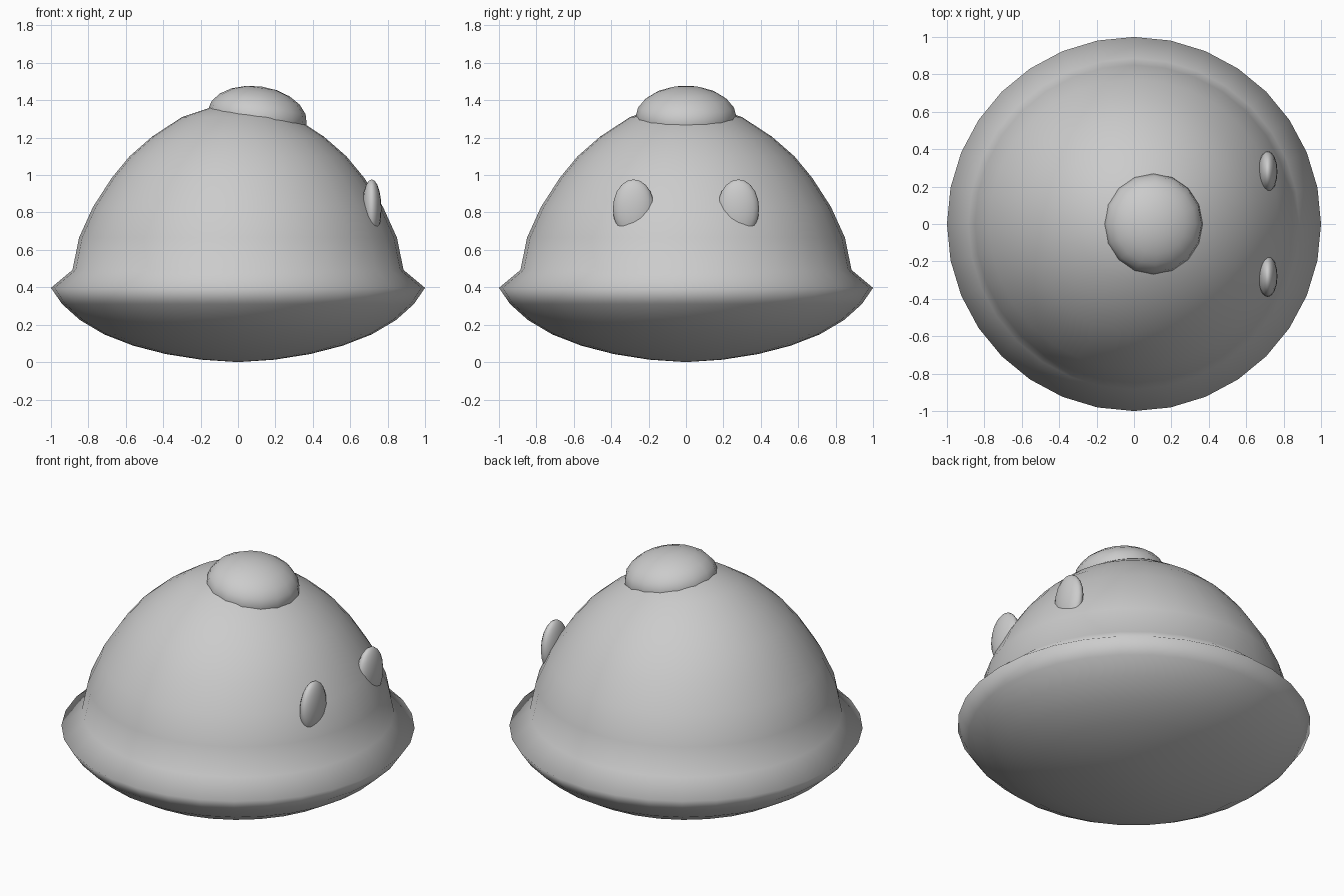
import bpy, bmesh, math

if "Cube" in bpy.data.objects:
    bpy.data.objects.remove(bpy.data.objects["Cube"])


def finish(obj):
    for p in obj.data.polygons:
        p.use_smooth = True
    return obj


def lathe(name, profile, sides):
    """Revolve (radius, z) points around z; ends with radius 0 become poles."""
    bm = bmesh.new()
    verts = [bm.verts.new((r, 0, z)) for r, z in profile]
    edges = [bm.edges.new(pair) for pair in zip(verts, verts[1:])]
    bmesh.ops.spin(bm, geom=verts + edges, cent=(0, 0, 0), axis=(0, 0, 1),
                   angle=math.tau, steps=sides)
    bmesh.ops.remove_doubles(bm, verts=bm.verts, dist=0.0005)
    bmesh.ops.recalc_face_normals(bm, faces=bm.faces)
    mesh = bpy.data.meshes.new(name)
    bm.to_mesh(mesh)
    bm.free()
    obj = bpy.data.objects.new(name, mesh)
    bpy.context.collection.objects.link(obj)
    return finish(obj)


def ellipsoid(name, loc, radii, tilt=0, segments=16, rings=10):
    bpy.ops.mesh.primitive_uv_sphere_add(segments=segments, ring_count=rings,
                                         radius=1, location=loc,
                                         rotation=(0, tilt, 0))
    obj = bpy.context.object
    obj.name = name
    obj.scale = radii
    return finish(obj)


# Body: shallow bowl, flared rim and tall dome
lathe("body", [
    (0, 0), (0.195, 0.013), (0.385, 0.043), (0.56, 0.088), (0.715, 0.148),
    (0.845, 0.225), (0.94, 0.31), (1.0, 0.397), (0.885, 0.493),
    (0.85, 0.665), (0.775, 0.83), (0.675, 0.985), (0.58, 1.10),
    (0.46, 1.205), (0.30, 1.31), (0.15, 1.36), (0, 1.378)], 32)

# Flattened knob on the crown, leaning towards the eyes
ellipsoid("top_knob", (0.103, 0, 1.31), (0.267, 0.27, 0.165),
          tilt=math.radians(8))

# Pair of upright oval eyes on the +x side
for side, label in ((1, "left"), (-1, "right")):
    ellipsoid("eye_" + label, (0.715, 0.28 * side, 0.82), (0.052, 0.111, 0.157))
